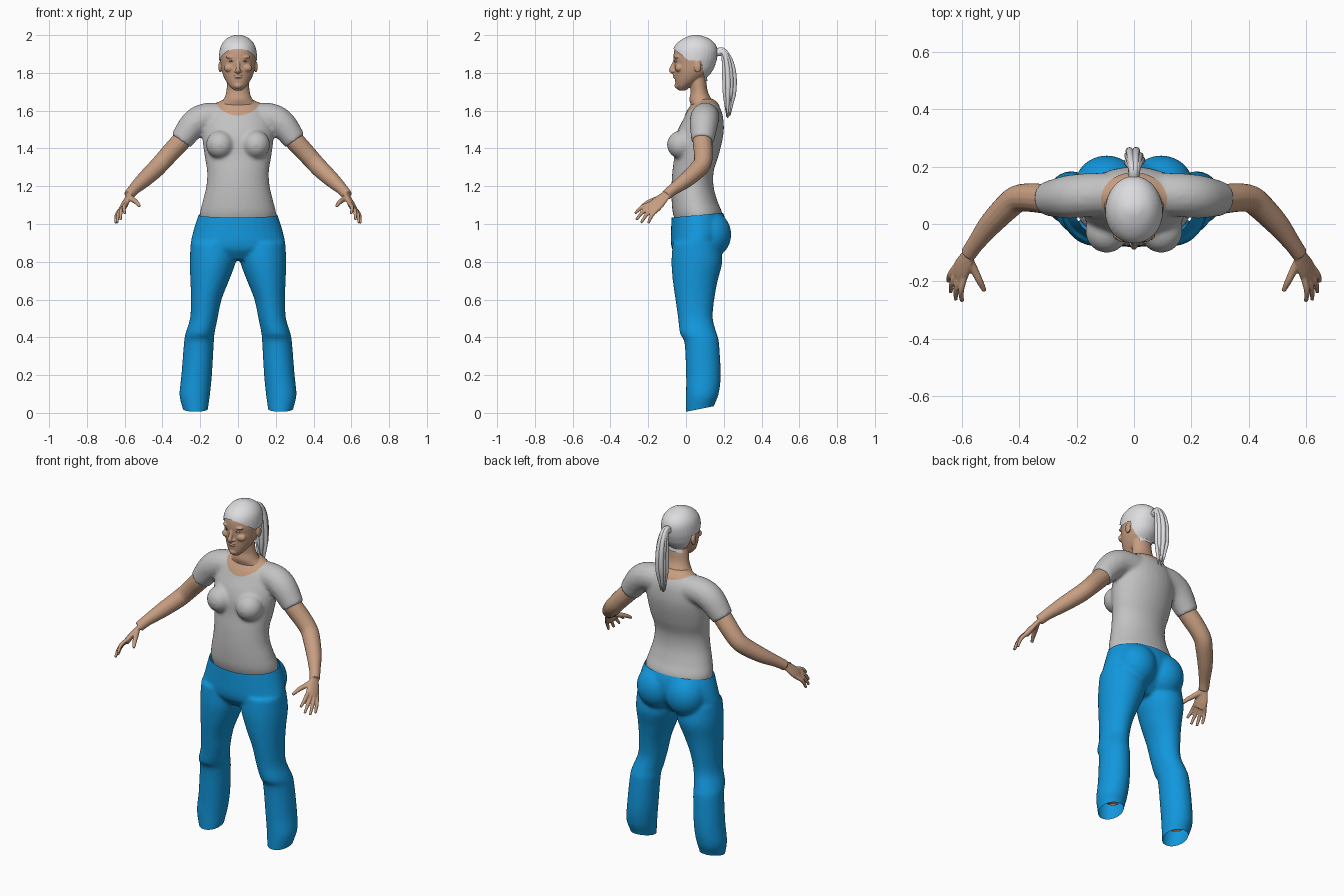
import bpy, bmesh, math, random
from mathutils import Vector, Matrix

if "Cube" in bpy.data.objects:
    bpy.data.objects.remove(bpy.data.objects["Cube"])
random.seed(4)


def material(name, rgb):
    m = bpy.data.materials.new(name)
    m.use_nodes = True
    m.diffuse_color = (*rgb, 1)
    m.node_tree.nodes["Principled BSDF"].inputs["Base Color"].default_value = (*rgb, 1)
    return m


SKIN = material("skin", (0.57, 0.34, 0.22))
SHIRT = material("shirt grey", (0.54, 0.54, 0.54))
HAIR = material("hair white", (0.72, 0.72, 0.74))
BLUE = material("trouser blue", (0.006, 0.31, 0.72))
EYE = material("eye white", (0.6, 0.6, 0.6))
DARK = material("iris dark", (0.08, 0.06, 0.05))


def spline(rows, n=5):
    """Smooth curve through rows of any width."""
    p = [Vector(r) for r in rows]
    out = []
    for i in range(len(p) - 1):
        a, b, c, d = p[max(i - 1, 0)], p[i], p[i + 1], p[min(i + 2, len(p) - 1)]
        for k in range(n):
            t = k / n
            out.append(b + (c - a) * (t / 2) + (a * 2 - b * 5 + c * 4 - d) * (t * t / 2)
                       + (b * 3 - a - c * 3 + d) * (t ** 3 / 2))
    return out + [p[-1]]


def loft(bm, rings):
    loops = [[bm.verts.new(v) for v in r] for r in rings]
    n = len(loops[0])
    for a, b in zip(loops, loops[1:]):
        for i in range(n):
            bm.faces.new((a[i], a[(i + 1) % n], b[(i + 1) % n], b[i]))
    bm.faces.new(loops[0])
    bm.faces.new(loops[-1])


ANGLES = [math.tau * i / 32 for i in range(32)]


def stack(bm, rows, side=1):
    """Level oval rings; rows are z, centre x, half width, front y, back y."""
    rings = []
    for z, x, w, f, b in spline(rows):
        rings.append([Vector((side * (x + w * math.cos(a)),
                              (f + b) / 2 + (b - f) / 2 * math.sin(a), z)) for a in ANGLES])
    loft(bm, rings)


def tube(bm, rows, side=1, across=(0, 1, 0), flat=1, n=5):
    """Limb along a path; rows are x, y, z, radius."""
    pts = spline(rows, n)
    rings = []
    for i, p in enumerate(pts):
        tan = (pts[min(i + 1, len(pts) - 1)] - pts[max(i - 1, 0)]).to_3d().normalized()
        u = Vector(across)
        u = (u - tan * u.dot(tan)).normalized()
        v = tan.cross(u) * flat
        ring = [p.to_3d() + (u * math.cos(a) + v * math.sin(a)) * p[3] for a in ANGLES[::2]]
        rings.append([Vector((q.x * side, q.y, q.z)) for q in ring])
    loft(bm, rings)


def ball(bm, centre, size, side=1):
    c = Vector((centre[0] * side, *centre[1:]))
    bmesh.ops.create_uvsphere(bm, u_segments=24, v_segments=14, radius=1,
                              matrix=Matrix.Translation(c) @ Matrix.Diagonal((*size, 1)))


def finish(name, bm, mat, voxel=0, smooth=4):
    """Turn a bmesh into an object, fusing its parts when a voxel size is given."""
    bmesh.ops.recalc_face_normals(bm, faces=bm.faces[:])
    me = bpy.data.meshes.new(name)
    bm.to_mesh(me)
    bm.free()
    ob = bpy.data.objects.new(name, me)
    bpy.context.collection.objects.link(ob)
    if voxel:
        r = ob.modifiers.new("fuse", 'REMESH')
        r.mode = 'VOXEL'
        r.voxel_size = voxel
        s = ob.modifiers.new("soften", 'SMOOTH')
        s.factor, s.iterations = 0.5, smooth
        bpy.context.view_layer.update()
        baked = bpy.data.meshes.new_from_object(
            ob.evaluated_get(bpy.context.evaluated_depsgraph_get()))
        ob.modifiers.clear()
        ob.data = baked
    ob.data.materials.clear()
    ob.data.materials.append(mat)
    ob.data.shade_smooth()
    return ob


def trimmed(source, planes, push=0):
    """Copy of a surface, pushed outward and kept only behind every plane."""
    bm = bmesh.new()
    bm.from_mesh(source.data)
    bm.normal_update()
    for v, n in [(v, v.normal.copy()) for v in bm.verts]:
        v.co += n * push
    for co, no in planes:
        bmesh.ops.bisect_plane(bm, geom=bm.verts[:] + bm.edges[:] + bm.faces[:],
                               plane_co=co, plane_no=no, clear_outer=True)
    return bm


# Trousers: pelvis, seat and legs, opened at waist and hems
bm = bmesh.new()
stack(bm, [(1.1, 0, .19, -.065, .17), (1.05, 0, .209, -.075, .2), (1, 0, .226, -.078, .212),
           (.95, 0, .24, -.08, .212), (.9, 0, .25, -.08, .195), (.86, 0, .24, -.07, .165),
           (.81, 0, .13, -.03, .12)])
for s in (1, -1):
    ball(bm, (.095, .128, .945), (.115, .112, .125), s)
    stack(bm, [(.9, .127, .123, -.07, .18), (.8, .134, .122, -.077, .192),
               (.7, .15, .102, -.07, .168), (.6, .168, .081, -.056, .15),
               (.5, .181, .073, -.042, .142), (.42, .201, .077, -.032, .163),
               (.37, .207, .079, -.008, .175), (.2, .219, .081, 0, .184),
               (.1, .229, .081, 0, .173), (.04, .227, .071, .0, .15),
               (-.03, .222, .055, .0, .135)], s)
pants = finish("trousers_solid", bm, BLUE, .01, 5)
bm = trimmed(pants, [((0, -.07, 1.035), (0, -.09, 1)), ((0, 0, .006), (0, .2, -1))])
finish("trousers", bm, BLUE)
bpy.data.objects.remove(pants)

# Ankles inside the hems
bm = bmesh.new()
for s in (1, -1):
    tube(bm, [(.215, .09, .3, .045), (.222, .085, .07, .035)], s)
finish("ankles", bm, SKIN)

# Shirt: torso, bust and short sleeves
bm = bmesh.new()
stack(bm, [(.98, 0, .185, -.04, .17), (1.05, 0, .202, -.068, .192), (1.12, 0, .187, -.076, .167),
           (1.2, 0, .168, -.077, .146), (1.28, 0, .164, -.072, .147), (1.36, 0, .177, -.062, .172),
           (1.44, 0, .187, -.058, .192), (1.5, 0, .187, -.042, .2), (1.56, 0, .175, -.012, .197),
           (1.6, 0, .15, .008, .187), (1.64, 0, .105, .035, .165), (1.66, 0, .07, .05, .14)])
for s in (1, -1):
    ball(bm, (.095, -.025, 1.42), (.075, .076, .075), s)
    tube(bm, [(.08, .105, 1.565, .075), (.17, .1, 1.563, .077), (.235, .094, 1.527, .075),
              (.304, .088, 1.439, .06)], s)
shirt = finish("shirt", bm, SHIRT, .01, 5)

# Skin showing in the round neckline
planes = [((0, 0, 1.5), (0, 0, -1))]
for a in ANGLES:
    c, d = math.cos(a), math.sin(a)
    planes.append(((.115 * c, .086 + .094 * d, 0), (c / .115, d / .094, 0)))
finish("neckline_skin", trimmed(shirt, planes, .003), SKIN)

# Arms and hands
TIPS = [(.6, -.27, 1.055), (.622, -.264, 1.022), (.64, -.238, 1.006), (.648, -.2, 1.004)]
SPREAD = Vector((.5, .7, -.5))
bm = bmesh.new()
for s in (1, -1):
    tube(bm, [(.25, .09, 1.5, .05), (.3, .087, 1.44, .052), (.36, .092, 1.375, .05),
              (.405, .088, 1.325, .048), (.44, .062, 1.288, .047), (.5, .0, 1.232, .041),
              (.55, -.065, 1.185, .031), (.578, -.105, 1.153, .028)], s)
    tube(bm, [(.572, -.097, 1.16, .025), (.585, -.125, 1.135, .033), (.6, -.155, 1.105, .04),
              (.61, -.18, 1.083, .038)], s, SPREAD, .42)
    for i, tip in enumerate(TIPS):
        base = Vector((.605, -.165, 1.095)) + SPREAD * (i - 1.5) * .019
        mid = (base + Vector(tip)) / 2 + Vector((.008, -.005, .008))
        tube(bm, [(*base, .011), (*mid, .0105), (*tip, .007)], s)
    tube(bm, [(.578, -.12, 1.145, .016), (.555, -.165, 1.128, .014), (.538, -.2, 1.115, .012),
              (.521, -.234, 1.094, .008)], s)
finish("arms_and_hands", bm, SKIN, .0045, 2)

# Head, neck, facial forms and ears
bm = bmesh.new()
stack(bm, [(1.708, 0, .022, -.04, .0), (1.73, 0, .045, -.053, .03), (1.76, 0, .066, -.058, .08),
           (1.79, 0, .08, -.06, .115), (1.82, 0, .088, -.062, .138), (1.85, 0, .092, -.063, .15),
           (1.88, 0, .094, -.066, .158), (1.92, 0, .09, -.062, .16), (1.95, 0, .079, -.045, .148),
           (1.975, 0, .057, -.012, .12), (1.99, 0, .028, .025, .08), (1.994, 0, .008, .045, .06)])
stack(bm, [(1.59, 0, .12, .03, .165), (1.63, 0, .103, .025, .158), (1.66, 0, .076, .018, .136),
           (1.7, 0, .062, .024, .116), (1.75, 0, .058, .02, .108), (1.8, 0, .055, .02, .1)])
tube(bm, [(0, -.055, 1.875, .008), (0, -.068, 1.84, .01), (0, -.077, 1.815, .013),
          (0, -.066, 1.803, .011)], across=(1, 0, 0))
ball(bm, (0, -.056, 1.79), (.024, .014, .006))
ball(bm, (0, -.056, 1.778), (.021, .015, .006))
ball(bm, (0, -.042, 1.733), (.024, .019, .018))
for s in (1, -1):
    ball(bm, (.013, -.062, 1.809), (.008, .011, .007), s)
    ball(bm, (.035, -.047, 1.884), (.03, .016, .009), s)
    ball(bm, (.045, -.037, 1.826), (.03, .022, .022), s)
    ball(bm, (.095, .062, 1.832), (.009, .019, .03), s)
head = finish("head_and_neck", bm, SKIN, .004, 2)

# Eyes
for name, mat, y, size in (("eyes", EYE, -.052, (.014, .009, .006)),
                           ("irises", DARK, -.0585, (.005, .004, .005))):
    bm = bmesh.new()
    for s in (1, -1):
        ball(bm, (.035, y, 1.862), size, s)
    finish(name, bm, mat)

# Hair drawn back tightly over the skull
finish("hair_cap", trimmed(head, [((0, 0, 1.877), (0, -.76, -1)), ((0, 0, 1.865), (0, 0, -1))],
                           .007), HAIR)
finish("hair_nape", trimmed(head, [((0, .083, 1.86), (0, -1, -.15)), ((0, 0, 1.867), (0, 0, 1)),
                                   ((0, 0, 1.757), (0, 0, -1))], .007), HAIR)

# Ponytail made of tapering strands around a core
bm = bmesh.new()
for i in range(15):
    a = i * 2.4
    r = .026 * math.sqrt(i / 14)
    dx, dy = r * math.cos(a), r * math.sin(a) * 1.15
    end = 1.555 + random.random() * .09
    tube(bm, [(dx * .3, .155, 1.905 + dy * .3, .012), (dx * .45, .195, 1.912 + dy * .4, .012),
              (dx * .8, .217 + dy * .7, 1.87, .012), (dx, .228 + dy, 1.79, .014),
              (dx * 1.1, .229 + dy, 1.7, .012), (dx * .8, .225 + dy * .7, (1.7 + end) / 2, .009),
              (dx * .5, .221 + dy * .5, end, .002)], across=(1, 0, 0), n=4)
ball(bm, (0, .178, 1.91), (.021, .016, .021))
finish("ponytail", bm, HAIR)
